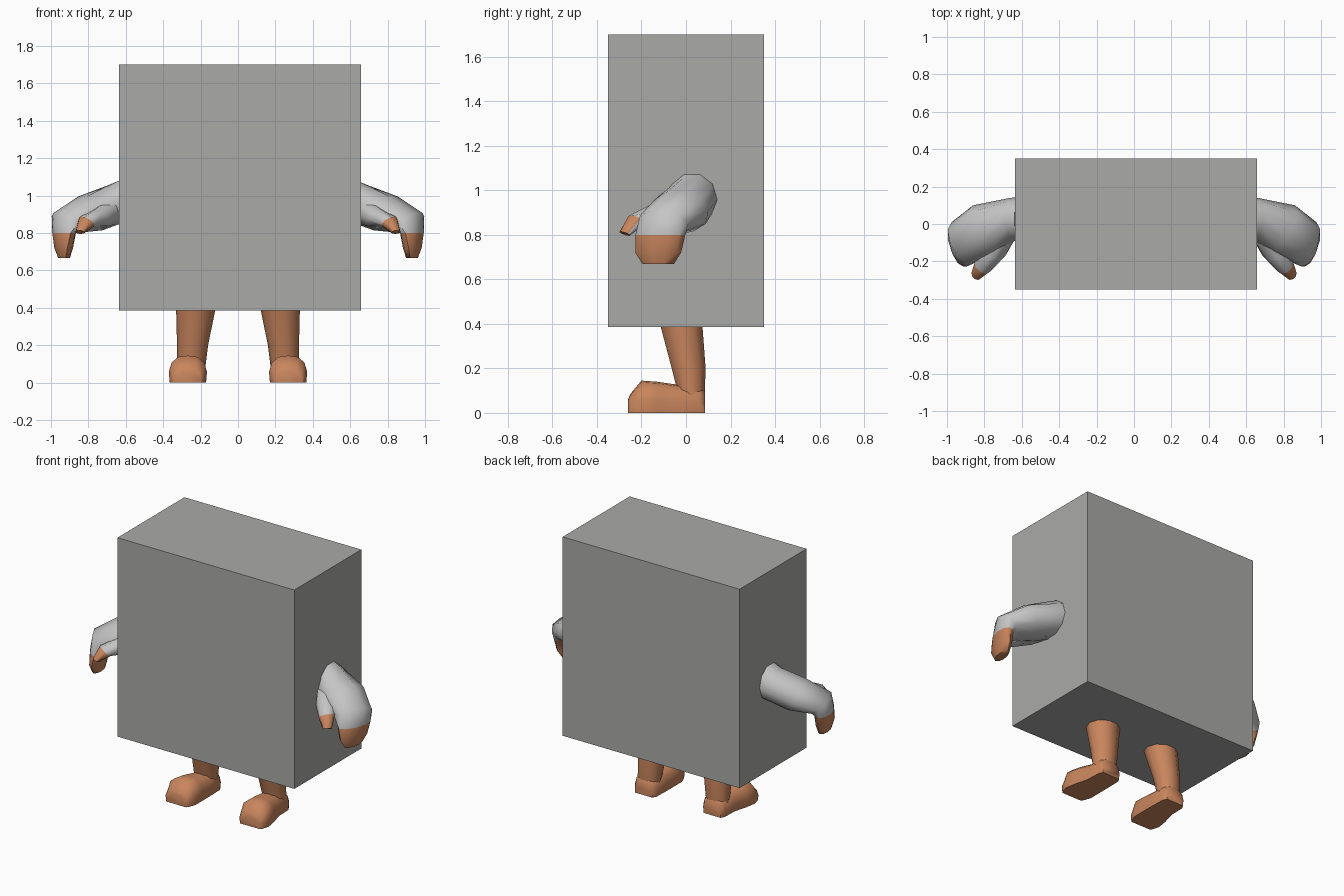
import bpy, bmesh, math
from mathutils import Vector

if "Cube" in bpy.data.objects:
    bpy.data.objects.remove(bpy.data.objects["Cube"])


def material(name, rgb):
    m = bpy.data.materials.new(name)
    m.diffuse_color = (*rgb, 1)
    m.use_nodes = True
    m.node_tree.nodes["Principled BSDF"].inputs["Base Color"].default_value = m.diffuse_color
    return m


GREY = material("light grey", (0.56, 0.56, 0.56))
BROWN = material("warm brown", (0.58, 0.235, 0.11))
BLOCK = material("mid grey", (0.40, 0.40, 0.39))


def loft(name, rings, mats=(BROWN,), rule=None, angle=60):
    """Skin a list of point rings; faces whose centre meets the rule use the second material."""
    bm = bmesh.new()
    vr = [[bm.verts.new(p) for p in r] for r in rings]
    n = len(rings[0])
    for k in range(len(vr) - 1):
        for i in range(n):
            j = (i + 1) % n
            bm.faces.new((vr[k][i], vr[k][j], vr[k + 1][j], vr[k + 1][i]))
    bm.faces.new(vr[0])
    bm.faces.new(vr[-1])
    bmesh.ops.recalc_face_normals(bm, faces=bm.faces)
    for f in bm.faces:
        f.material_index = int(bool(rule and rule(f.calc_center_median())))
    me = bpy.data.meshes.new(name)
    bm.to_mesh(me)
    bm.free()
    for m in mats:
        me.materials.append(m)
    ob = bpy.data.objects.new(name, me)
    bpy.context.collection.objects.link(ob)
    bpy.ops.object.select_all(action='DESELECT')
    bpy.context.view_layer.objects.active = ob
    ob.select_set(True)
    bpy.ops.object.shade_smooth_by_angle(angle=math.radians(angle))
    return ob


def ring(c, u, v, n=10, s=1):
    """Ellipse around c with half-axes u and v, mirrored in x when s is -1."""
    out = []
    for i in range(n):
        a = 2 * math.pi * i / n
        p = Vector(c) + Vector(u) * math.cos(a) + Vector(v) * math.sin(a)
        out.append((p.x * s, p.y, p.z))
    return out


def flat_ring(x, y, z, rx, ry, n=10, s=1):
    return ring((x, y, z), (rx, 0, 0), (0, ry, 0), n, s)


# centre, width axis and thickness axis from body to fingertips
ARM = [((0.60, 0.028, 0.98), (0, 0.115, 0), (0.04, 0, 0.105)),
       ((0.65, 0.025, 0.957), (0.01, 0.115, 0), (0.04, 0, 0.105)),
       ((0.79, -0.025, 0.905), (0.07, 0.125, 0), (0.045, -0.02, 0.095)),
       ((0.915, -0.10, 0.855), (0.06, 0.11, 0), (0.055, -0.03, 0.055)),
       ((0.93, -0.115, 0.80), (0.035, 0.112, 0), (0.055, -0.01, 0)),
       ((0.932, -0.125, 0.72), (0.02, 0.103, 0), (0.046, 0, 0)),
       ((0.93, -0.125, 0.668), (0.01, 0.07, 0), (0.03, 0, 0))]

THUMB = [((0.70, -0.03, 0.90), (0.07, 0.04, 0), (0, -0.05, 0.075)),
         ((0.745, -0.14, 0.875), (0.058, 0.03, 0), (0.02, -0.04, 0.05)),
         ((0.81, -0.23, 0.86), (0.042, 0.024, 0.012), (0.01, -0.028, 0.025)),
         ((0.845, -0.275, 0.805), (0.024, 0.014, 0), (0.005, -0.02, 0.01))]

# x, y, z, half width, half depth down to the ankle
LEG = [(0.225, -0.022, 0.40, 0.106, 0.10),
       (0.243, 0.012, 0.20, 0.083, 0.08), (0.25, 0.025, 0.08, 0.075, 0.062)]

# y, x centre, half width, height from heel to toe
FOOT = [(0.085, 0.25, 0.065, 0.10), (0.06, 0.25, 0.08, 0.122),
        (-0.04, 0.25, 0.083, 0.127), (-0.13, 0.262, 0.096, 0.14),
        (-0.20, 0.268, 0.102, 0.145), (-0.25, 0.27, 0.085, 0.085),
        (-0.26, 0.27, 0.075, 0.06)]
SOLE = [(-0.95, 0), (0.95, 0), (1, 0.4), (0.85, 0.75), (0.5, 0.95), (0, 1),
        (-0.5, 0.95), (-0.85, 0.75), (-1, 0.4)]

for side, s in (("left", 1), ("right", -1)):
    # grey arm, brown mitten tip and separate thumb
    loft(side + "_arm", [ring(*r, s=s) for r in ARM], (GREY, BROWN), lambda c: c.z < 0.795)
    loft(side + "_thumb", [ring(*r, n=8, s=s) for r in THUMB], (GREY, BROWN),
         lambda c: c.y < -0.235)
    # leg and foot
    loft(side + "_leg", [flat_ring(*r, s=s) for r in LEG])
    loft(side + "_foot", [[((cx + px * w) * s, y, pz * h) for px, pz in SOLE]
                          for y, cx, w, h in FOOT])

# block body
BASE = [(-0.637, -0.35), (0.657, -0.35), (0.657, 0.35), (-0.637, 0.35)]
loft("block_body", [[(x, y, z) for x, y in BASE] for z in (0.385, 1.70)], (BLOCK,))
